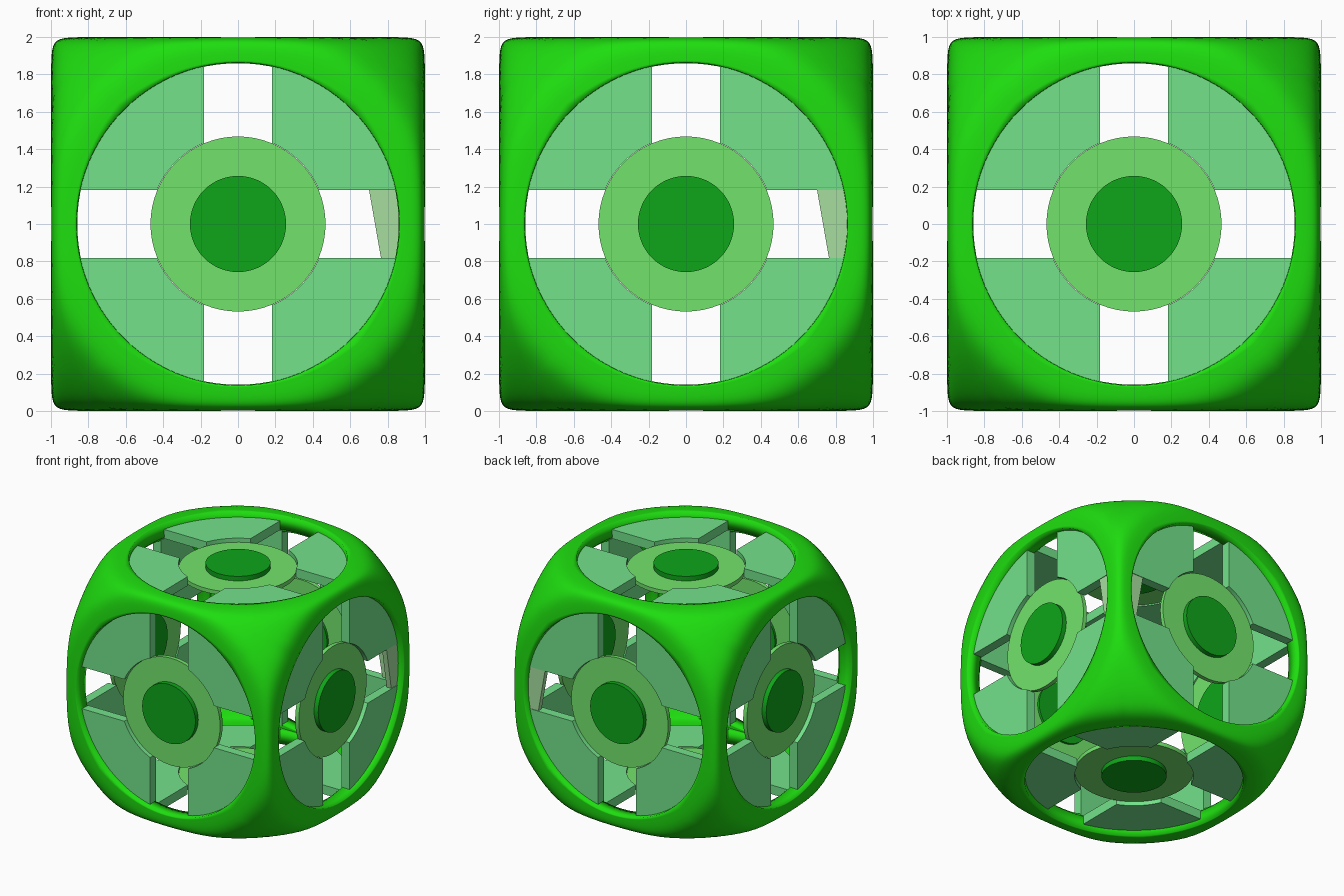
import bpy, bmesh, math
from mathutils import Vector

if "Cube" in bpy.data.objects:
    bpy.data.objects.remove(bpy.data.objects["Cube"])

X, Y, Z = Vector((1, 0, 0)), Vector((0, 1, 0)), Vector((0, 0, 1))
CENTRE = Vector((0, 0, 1))
# (u, v, outward normal) frame for each cube face
FACES = {
    "right": (Y, Z, X), "left": (Z, Y, -X),
    "back": (Z, X, Y), "front": (X, Z, -Y),
    "top": (X, Y, Z), "bottom": (Y, X, -Z),
}


def material(name, rgb):
    m = bpy.data.materials.new(name)
    lin = [((c / 255 + 0.055) / 1.055) ** 2.4 if c > 10 else c / 3294 for c in rgb]
    m.diffuse_color = (*lin, 1)
    m.use_nodes = True
    m.node_tree.nodes["Principled BSDF"].inputs["Base Color"].default_value = m.diffuse_color
    return m


FRAME = material("bright_green", (30, 222, 15))
PLATE = material("mint_green", (115, 226, 138))
RING = material("light_green", (114, 228, 108))
HUB = material("dark_green", (14, 165, 25))
PALE = material("pale_green", (166, 222, 158))


def finish(bm, name, mat):
    bmesh.ops.recalc_face_normals(bm, faces=bm.faces)
    me = bpy.data.meshes.new(name)
    bm.to_mesh(me)
    bm.free()
    ob = bpy.data.objects.new(name, me)
    ob.location = CENTRE
    me.materials.append(mat)
    bpy.context.collection.objects.link(ob)
    bpy.ops.object.select_all(action='DESELECT')
    ob.select_set(True)
    bpy.context.view_layer.objects.active = ob
    bpy.ops.object.shade_smooth_by_angle(angle=math.radians(35))
    return ob


def prism(bm, face, pts, lo, hi):
    """Extrude a 2D outline on a cube face between two depths."""
    u, v, n = FACES[face]
    a = [bm.verts.new(u * p + v * q + n * lo) for p, q in pts]
    b = [bm.verts.new(u * p + v * q + n * hi) for p, q in pts]
    bm.faces.new(a[::-1])
    bm.faces.new(b)
    for i in range(len(pts)):
        j = (i + 1) % len(pts)
        bm.faces.new((a[i], a[j], b[j], b[i]))


def arc(r, a0, a1, n):
    return [(r * math.cos(a0 + (a1 - a0) * i / n), r * math.sin(a0 + (a1 - a0) * i / n))
            for i in range(n + 1)]


def circle(r, n=64):
    return arc(r, 0, math.tau, n)[:-1]


def puffy(d):
    """Project a direction onto a softened cube-and-sphere intersection."""
    d = d.normalized()
    p = 36
    cube = sum(abs(c) ** p for c in d)
    return d * (cube + 1.435 ** -p) ** (-1 / p)


# Outer frame: six smooth panels from round hole to cube edge
SEG, RINGS, HOLE = 96, 12, 0.865
bm = bmesh.new()
for u, v, n in FACES.values():
    rows = []
    for k in range(RINGS + 1):
        t = k / RINGS
        row = []
        for i in range(SEG):
            a = math.tau * i / SEG
            c, s = math.cos(a), math.sin(a)
            r = HOLE + (1 / max(abs(c), abs(s)) - HOLE) * t
            row.append(bm.verts.new(puffy(u * c * r + v * s * r + n)))
        rows.append(row)
    for k in range(RINGS):
        for i in range(SEG):
            j = (i + 1) % SEG
            bm.faces.new((rows[k][i], rows[k + 1][i], rows[k + 1][j], rows[k][j]))
bmesh.ops.remove_doubles(bm, verts=bm.verts, dist=0.0005)
frame = finish(bm, "outer_frame", FRAME)
sol = frame.modifiers.new("thickness", 'SOLIDIFY')
sol.thickness = 0.12
sol.offset = -1

# Quadrant plates, ring disc and hub on every face
GAP, INNER, OUTER = 0.183, 0.47, 0.875
ai, ao = math.asin(GAP / INNER), math.asin(GAP / OUTER)
outline = arc(OUTER, ao, math.pi / 2 - ao, 20) + arc(INNER, math.pi / 2 - ai, ai, 12)
for face in FACES:
    bm = bmesh.new()
    for su in (1, -1):
        for sv in (1, -1):
            prism(bm, face, [(p * su, q * sv) for p, q in outline], 0.87, 0.95)
    finish(bm, face + "_quadrant_plates", PLATE)

    bm = bmesh.new()
    prism(bm, face, circle(0.468), 0.88, 0.915)
    finish(bm, face + "_ring_disc", RING)

    bm = bmesh.new()
    prism(bm, face, circle(0.257), 0.86, 0.955)
    finish(bm, face + "_hub", HUB)

# Small pale fillers closing one gap on the right and back faces
sliver = [(0.70, 0.185), (0.87, 0.185), (0.87, -0.185), (0.765, -0.185)]
for face, pts in (("right", sliver), ("back", [(q, p) for p, q in sliver])):
    bm = bmesh.new()
    prism(bm, face, pts, 0.9, 0.945)
    finish(bm, face + "_gap_filler", PALE)
